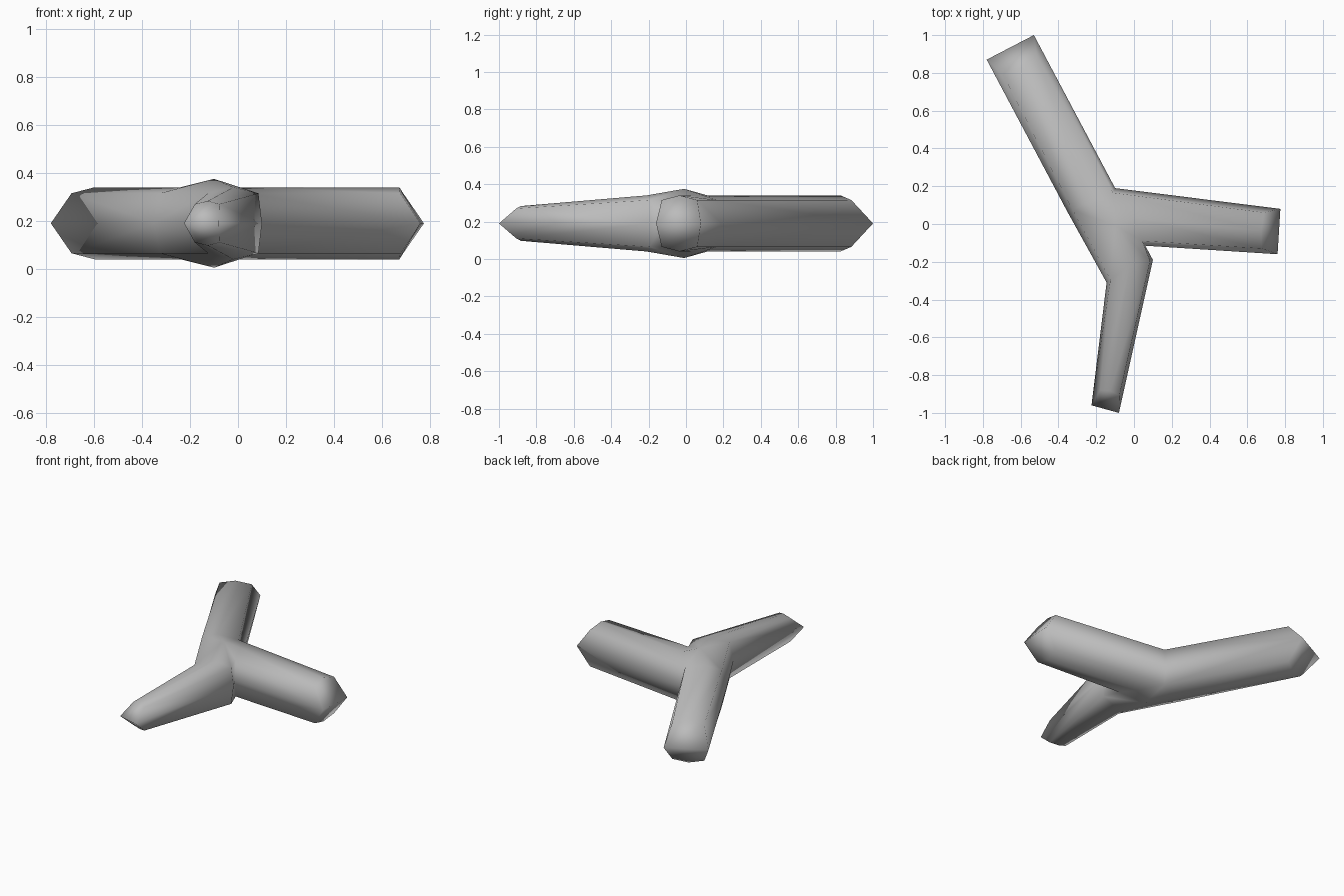
import bpy, bmesh
from mathutils import Vector

cube = bpy.data.objects.get("Cube")
if cube:
    bpy.data.objects.remove(cube, do_unlink=True)

MID = 0.19          # height of the horizontal symmetry plane
SHOULDER = 0.125    # rise of the shoulder edges above that plane
CROWN = 0.15        # rise of the arm crown

grey = bpy.data.materials.new("plain_grey")
grey.use_nodes = True
grey.diffuse_color = (0.5, 0.5, 0.5, 1)
grey.node_tree.nodes["Principled BSDF"].inputs["Base Color"].default_value = (0.5, 0.5, 0.5, 1)

bm = bmesh.new()


def vert(x, y, z=0.0):
    return bm.verts.new((x, y, z))


def tip(left, right, setback, inset, shoulder, crown):
    """Half ring at an arm end: the side corners reach out past the upper edge."""
    a, b = Vector(left), Vector(right)
    across = (b - a).normalized()
    back = Vector((across.y, -across.x)) * setback
    pts = [(a, 0), (a + across * inset + back, shoulder),
           ((a + b) / 2 + back * 1.12, crown),
           (b - across * inset + back, shoulder), (b, 0)]
    return [vert(p.x, p.y, z) for p, z in pts]


def arm(root, end):
    """Join a root half ring to a tip half ring and close the wedge end."""
    for i in range(4):
        bm.faces.new((root[i], root[i + 1], end[i + 1], end[i]))
    bm.faces.new(end)


# Corners where the arms meet, each a side point and a shoulder point
back_left = vert(-0.35, 0.06), vert(-0.325, 0.075, SHOULDER)
back_right = vert(-0.10, 0.19), vert(-0.11, 0.165, SHOULDER)
notch = vert(0.06, -0.115), vert(0.045, -0.09, SHOULDER)
front_right = vert(0.10, -0.19), vert(0.085, -0.195, SHOULDER)
front_left = vert(-0.145, -0.31), vert(-0.125, -0.295, SHOULDER)

# Crowns of the three arm roots and the raised middle of the hub
back_crown = vert(-0.24, 0.115, CROWN)
side_crown = vert(0.0, 0.03, CROWN)
front_crown = vert(-0.02, -0.21, CROWN)
apex = vert(-0.10, -0.01, 0.185)

# Three arms
arm([*back_left, back_crown, *reversed(back_right)],
    tip((-0.78, 0.87), (-0.53, 1.0), 0.11, 0.04, SHOULDER, CROWN))
arm([*back_right, side_crown, *reversed(notch)],
    tip((0.775, 0.08), (0.76, -0.16), 0.085, 0.025, SHOULDER, CROWN))
arm([*front_right, front_crown, *reversed(front_left)],
    tip((-0.08, -1.0), (-0.225, -0.96), 0.09, 0.022, 0.08, 0.093))

# Hub walls and the fan over the hub
for p, q in ((back_left, front_left), (notch, front_right)):
    bm.faces.new((p[0], p[1], q[1], q[0]))
rim = [back_right[1], back_crown, back_left[1], front_left[1],
       front_crown, front_right[1], notch[1], side_crown]
for i, v in enumerate(rim):
    bm.faces.new((apex, v, rim[(i + 1) % len(rim)]))

# Lower half is the upper half reflected through the middle plane
geom = bm.verts[:] + bm.edges[:] + bm.faces[:]
bmesh.ops.mirror(bm, geom=geom, axis='Z', merge_dist=0.001)
bmesh.ops.remove_doubles(bm, verts=bm.verts, dist=0.001)
bmesh.ops.recalc_face_normals(bm, faces=bm.faces)
for f in bm.faces:
    f.smooth = True

mesh = bpy.data.meshes.new("branching_joint")
bm.to_mesh(mesh)
bm.free()
mesh.materials.append(grey)
joint = bpy.data.objects.new("branching_joint", mesh)
joint.location.z = MID
bpy.context.collection.objects.link(joint)
